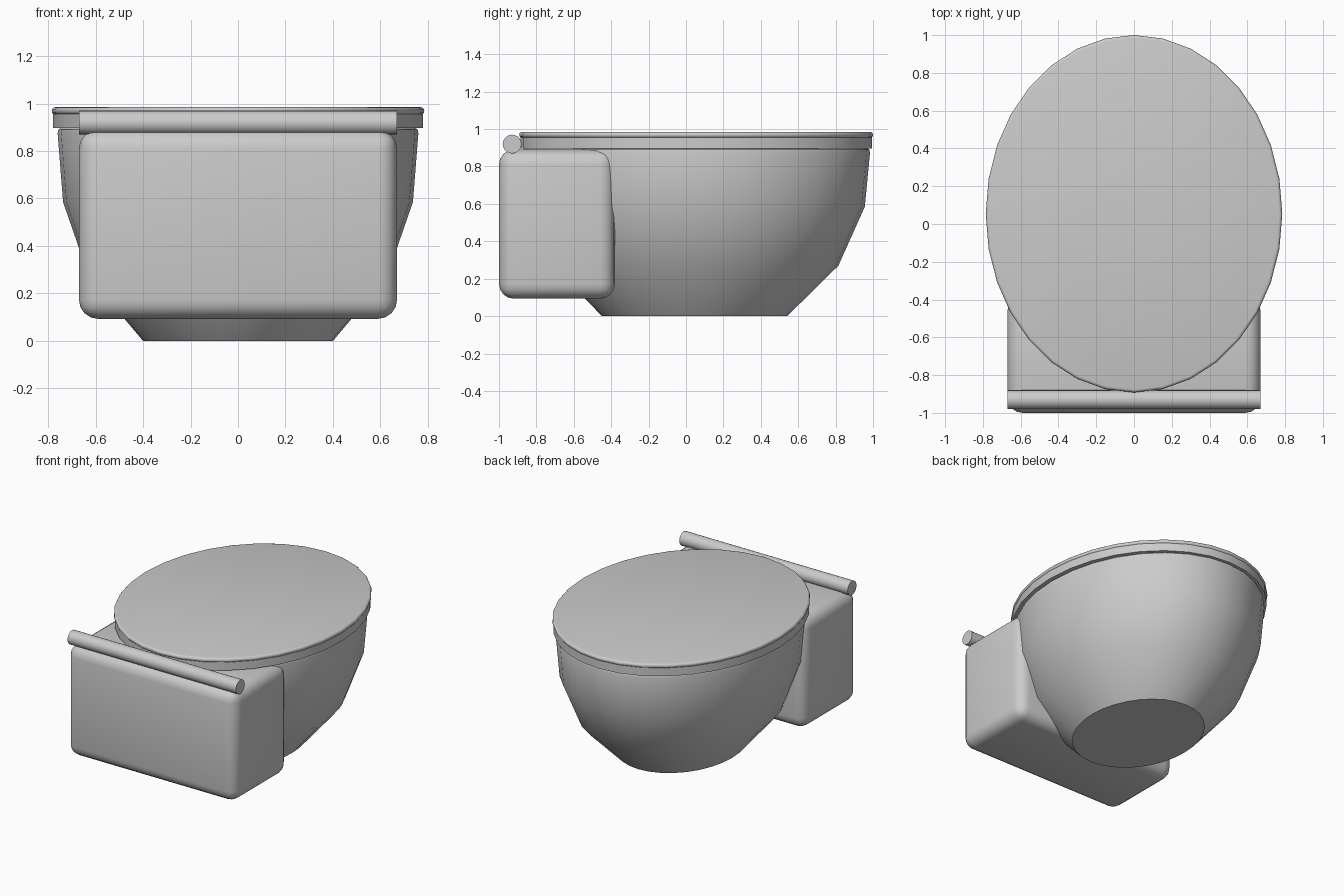
import bpy, bmesh, math

if "Cube" in bpy.data.objects:
    bpy.data.objects.remove(bpy.data.objects["Cube"])

SEGS = 32


def finish(name, bm, angle=35):
    bmesh.ops.recalc_face_normals(bm, faces=bm.faces)
    mesh = bpy.data.meshes.new(name)
    bm.to_mesh(mesh)
    bm.free()
    ob = bpy.data.objects.new(name, mesh)
    bpy.context.collection.objects.link(ob)
    bpy.ops.object.select_all(action='DESELECT')
    ob.select_set(True)
    bpy.context.view_layer.objects.active = ob
    bpy.ops.object.shade_smooth_by_angle(angle=math.radians(angle))
    return ob


def oval_stack(name, rings, angle=35):
    """Capped loft of ellipses; each ring is (half_x, half_y, centre_y, z)."""
    bm = bmesh.new()
    loops = []
    for rx, ry, cy, z in rings:
        loops.append([bm.verts.new((rx * math.cos(a), cy + ry * math.sin(a), z))
                      for a in (2 * math.pi * i / SEGS for i in range(SEGS))])
    for lo, hi in zip(loops, loops[1:]):
        for i in range(SEGS):
            j = (i + 1) % SEGS
            bm.faces.new((lo[i], lo[j], hi[j], hi[i]))
    bm.faces.new(loops[0][::-1])
    bm.faces.new(loops[-1])
    return finish(name, bm, angle)


# Bowl: faceted outline, rounded at the rim
oval_stack("bowl", [
    (0.40, 0.495, 0.046, 0.0),
    (0.628, 0.765, 0.05, 0.27),
    (0.737, 0.903, 0.053, 0.585),
    (0.76, 0.93, 0.054, 0.875),
    (0.757, 0.926, 0.054, 0.89),
    (0.745, 0.914, 0.054, 0.9),
])

# Seat under the lid
oval_stack("seat", [(0.78, 0.94, 0.054, 0.897), (0.78, 0.94, 0.054, 0.956)])

# Lid: thin disc with rounded edge
mid, half, r = 0.969, 0.016, 0.016
lid = []
for k in range(7):
    a = math.radians(-90 + 30 * k)
    d = r * (1 - math.cos(a))
    lid.append((0.785 - d, 0.946 - d, 0.054, mid + half * math.sin(a)))
oval_stack("lid", lid, 40)

# Tank: rounded box behind the bowl
bm = bmesh.new()
bmesh.ops.create_cube(bm, size=1)
for v in bm.verts:
    v.co.x *= 1.34
    v.co.y = v.co.y * 0.62 - 0.69
    v.co.z = v.co.z * 0.797 + 0.4915
bmesh.ops.bevel(bm, geom=bm.edges[:], offset=0.08, segments=4,
                profile=0.5, affect='EDGES')
finish("tank", bm)

# Hinge bar across the back
bm = bmesh.new()
bmesh.ops.create_cone(bm, cap_ends=True, segments=20, radius1=0.05,
                      radius2=0.05, depth=1.34)
for v in bm.verts:
    x, y, z = v.co
    v.co = (z, y - 0.93, x + 0.92)
finish("hinge_bar", bm)
